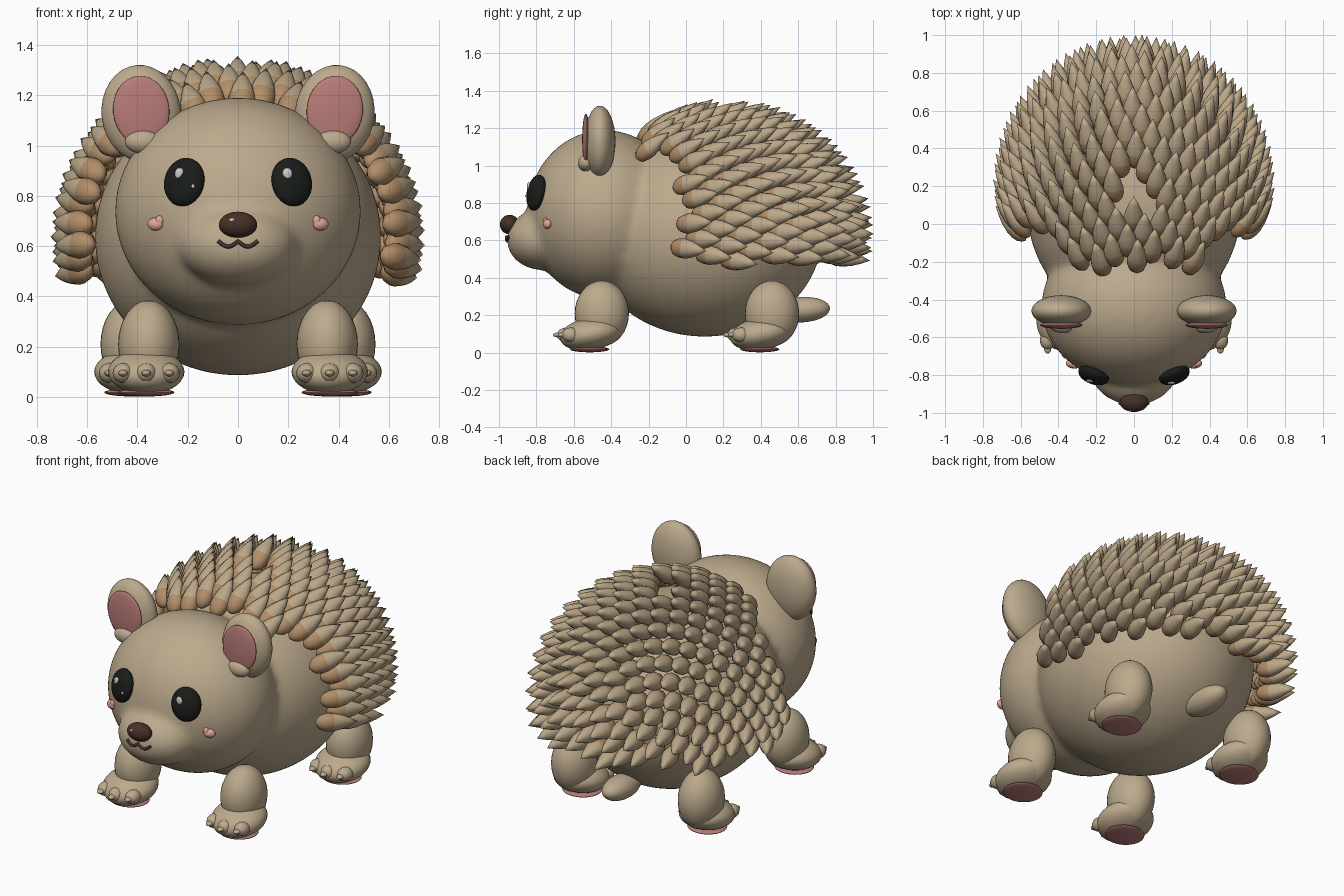
import bpy, bmesh, math
from mathutils import Vector, Matrix

if "Cube" in bpy.data.objects:
    bpy.data.objects.remove(bpy.data.objects["Cube"])


def mat(name, r, g, b):
    m = bpy.data.materials.new(name)
    m.diffuse_color = (r, g, b, 1)
    m.use_nodes = True
    m.node_tree.nodes["Principled BSDF"].inputs["Base Color"].default_value = m.diffuse_color
    return m


TAN = mat("tan", 0.50, 0.40, 0.265)
BROWN = mat("quill_brown", 0.44, 0.27, 0.14)
TIP = mat("quill_tip", 0.50, 0.39, 0.25)
PINK = mat("pink", 0.48, 0.20, 0.19)
BLUSH = mat("blush", 0.75, 0.38, 0.32)
BLACK = mat("eye_black", 0.01, 0.012, 0.01)
NOSE = mat("nose_brown", 0.06, 0.03, 0.022)
WHITE = mat("white", 0.95, 0.95, 0.95)


def ball(name, loc, rad, material=TAN, rot=(0, 0, 0), seg=32):
    bpy.ops.mesh.primitive_uv_sphere_add(segments=seg, ring_count=seg // 2, location=loc,
                                         rotation=[math.radians(a) for a in rot])
    ob = bpy.context.object
    ob.name = name
    ob.scale = rad
    ob.data.materials.append(material)
    bpy.ops.object.shade_smooth()
    return ob


# Body, head and muzzle fused into one soft skin
BC, BR = Vector((0, 0.10, 0.635)), Vector((0.57, 0.63, 0.55))
skin = [ball("head", (0, -0.435, 0.738), (0.49, 0.415, 0.453), seg=64),
        ball("muzzle", (0, -0.765, 0.605), (0.235, 0.195, 0.165), seg=48),
        ball("body", BC, BR, seg=64)]
for ob in skin:
    ob.select_set(True)
bpy.ops.object.join()
body = bpy.context.object
bpy.ops.object.transform_apply(location=True, rotation=True, scale=True)
remesh = body.modifiers.new("fuse", "REMESH")
remesh.mode = "VOXEL"
remesh.voxel_size = 0.02
remesh.use_smooth_shade = True
soften = body.modifiers.new("soften", "SMOOTH")
soften.factor = 0.5
soften.iterations = 14
ball("tail", (0, 0.62, 0.23), (0.08, 0.15, 0.068), rot=(3, 0, 0))

# Nose and mouth
ball("nose", (0, -0.943, 0.685), (0.076, 0.052, 0.052), NOSE)
ball("nose_shine", (-0.02, -0.984, 0.703), (0.016, 0.006, 0.008), WHITE, seg=12)
curve = bpy.data.curves.new("mouth", "CURVE")
curve.dimensions = "3D"
curve.bevel_depth = 0.008
curve.bevel_resolution = 3
curve.use_fill_caps = True
spline = curve.splines.new("POLY")
N = 25
spline.points.add(N - 1)
for i in range(N):
    x = -0.078 + 0.156 * i / (N - 1)
    z = 0.62 - 0.022 * abs(math.sin(math.pi * x / 0.078))
    y = -0.765 - 0.195 * math.sqrt(1 - (x / 0.235) ** 2 - ((z - 0.605) / 0.165) ** 2)
    spline.points[i].co = (x, y, z, 1)
mouth = bpy.data.objects.new("mouth", curve)
bpy.context.collection.objects.link(mouth)
curve.materials.append(NOSE)

for s, side in ((-1, "left"), (1, "right")):
    # Eyes with shines (shines sit on the same side of both eyes)
    ball(side + "_eye", (s * 0.214, -0.80, 0.855), (0.084, 0.045, 0.098), BLACK, (-12, s * -6, s * 22))
    ball(side + "_eye_shine_large", (s * 0.214 - 0.018, -0.835 + s * -0.006, 0.888), (0.02, 0.01, 0.024), WHITE, seg=16)
    ball(side + "_eye_shine_small", (s * 0.214 + 0.035, -0.836 + s * 0.014, 0.838), (0.008, 0.01, 0.009), WHITE, seg=12)
    # Heart-shaped cheeks
    ball(side + "_cheek", (s * 0.328, -0.742, 0.688), (0.034, 0.022, 0.026), BLUSH, (0, 0, s * 20), 16)
    ball(side + "_cheek_lobe", (s * 0.312, -0.752, 0.702), (0.018, 0.014, 0.02), BLUSH, seg=12)
    # Ears
    ball(side + "_ear", (s * 0.385, -0.46, 1.128), (0.158, 0.083, 0.193), rot=(0, s * 6, 0))
    ball(side + "_inner_ear", (s * 0.385, -0.535, 1.14), (0.112, 0.02, 0.138), PINK, (0, s * 6, 0))
    ball(side + "_ear_lobe", (s * 0.378, -0.535, 1.015), (0.072, 0.042, 0.047))
    # Legs, feet, pads and toes
    for pos, lx, fx, ly in (("front", 0.355, 0.365, -0.45), ("rear", 0.425, 0.42, 0.46)):
        n = side + "_" + pos
        ball(n + "_leg", (s * lx, ly, 0.21), (0.122, 0.145, 0.175))
        ball(n + "_foot", (s * fx, ly - 0.06, 0.1), (0.152, 0.165, 0.087), rot=(9, 0, 0))
        ball(n + "_pad", (s * fx, ly - 0.065, 0.018), (0.112, 0.105, 0.016), PINK)
        for k, dx in enumerate((-0.092, 0, 0.092)):
            ty = ly - 0.19 + 0.025 * (dx != 0)
            ball(f"{n}_toe_{k}", (s * fx + dx, ty, 0.095), (0.042, 0.05, 0.04), seg=16)
            ball(f"{n}_claw_{k}", (s * fx + dx, ty - 0.04, 0.095), (0.02, 0.032, 0.014), seg=12)

# Quills: teardrops spread over the back, swept towards the rear
PROFILE = ((0.04, 0.4), (0.12, 0.78), (0.25, 0.98), (0.4, 1.0), (0.6, 0.82), (0.8, 0.46))
SIDES, LENGTH, RADIUS = 10, 0.245, 0.054


def add_quill(bm, m):
    base = bm.verts.new(m @ Vector((0, 0, 0)))
    tip = bm.verts.new(m @ Vector((0, 0, LENGTH)))
    rings = []
    for t, r in PROFILE:
        rings.append([bm.verts.new(m @ Vector((RADIUS * r * math.cos(a), 0.85 * RADIUS * r * math.sin(a), t * LENGTH)))
                      for a in (2 * math.pi * k / SIDES for k in range(SIDES))])
    for k in range(SIDES):
        j = (k + 1) % SIDES
        bm.faces.new((base, rings[0][j], rings[0][k]))
        for i in range(len(rings) - 1):
            f = bm.faces.new((rings[i][k], rings[i][j], rings[i + 1][j], rings[i + 1][k]))
            f.material_index = int(i >= 3)
        bm.faces.new((rings[-1][k], rings[-1][j], tip)).material_index = 1


def has_quill(p):
    if p.z < 0.51:
        return False
    if abs(p.x) < 0.085 and -0.03 < p.y < 0.18 and p.z > 1:
        return False                       # small bare patch behind the fringe
    return p.y > (-0.265 if p.z > 1.0 else -0.085)


bm = bmesh.new()
COUNT = 560
for i in range(COUNT):
    # spiral around the rear pole
    c = 1 - 2 * (i + 0.5) / COUNT
    a = i * math.pi * (3 - math.sqrt(5))
    r = math.sqrt(1 - c * c)
    u = Vector((r * math.cos(a), c, r * math.sin(a)))
    p = BC + u * BR
    if not has_quill(p):
        continue
    nrm = Vector((u.x / BR.x, u.y / BR.y, u.z / BR.z)).normalized()
    d = (nrm * 0.72 + Vector((0, 1, 0))).normalized()
    xa = d.cross(nrm)
    xa = xa.normalized() if xa.length > 1e-3 else Vector((1, 0, 0))
    ya = d.cross(xa)
    o = p + nrm * 0.03
    add_quill(bm, Matrix(((xa.x, ya.x, d.x, o.x), (xa.y, ya.y, d.y, o.y),
                          (xa.z, ya.z, d.z, o.z), (0, 0, 0, 1))))
bmesh.ops.recalc_face_normals(bm, faces=bm.faces)
for f in bm.faces:
    f.smooth = True
mesh = bpy.data.meshes.new("quills")
bm.to_mesh(mesh)
bm.free()
mesh.materials.append(BROWN)
mesh.materials.append(TIP)
bpy.context.collection.objects.link(bpy.data.objects.new("quills", mesh))
